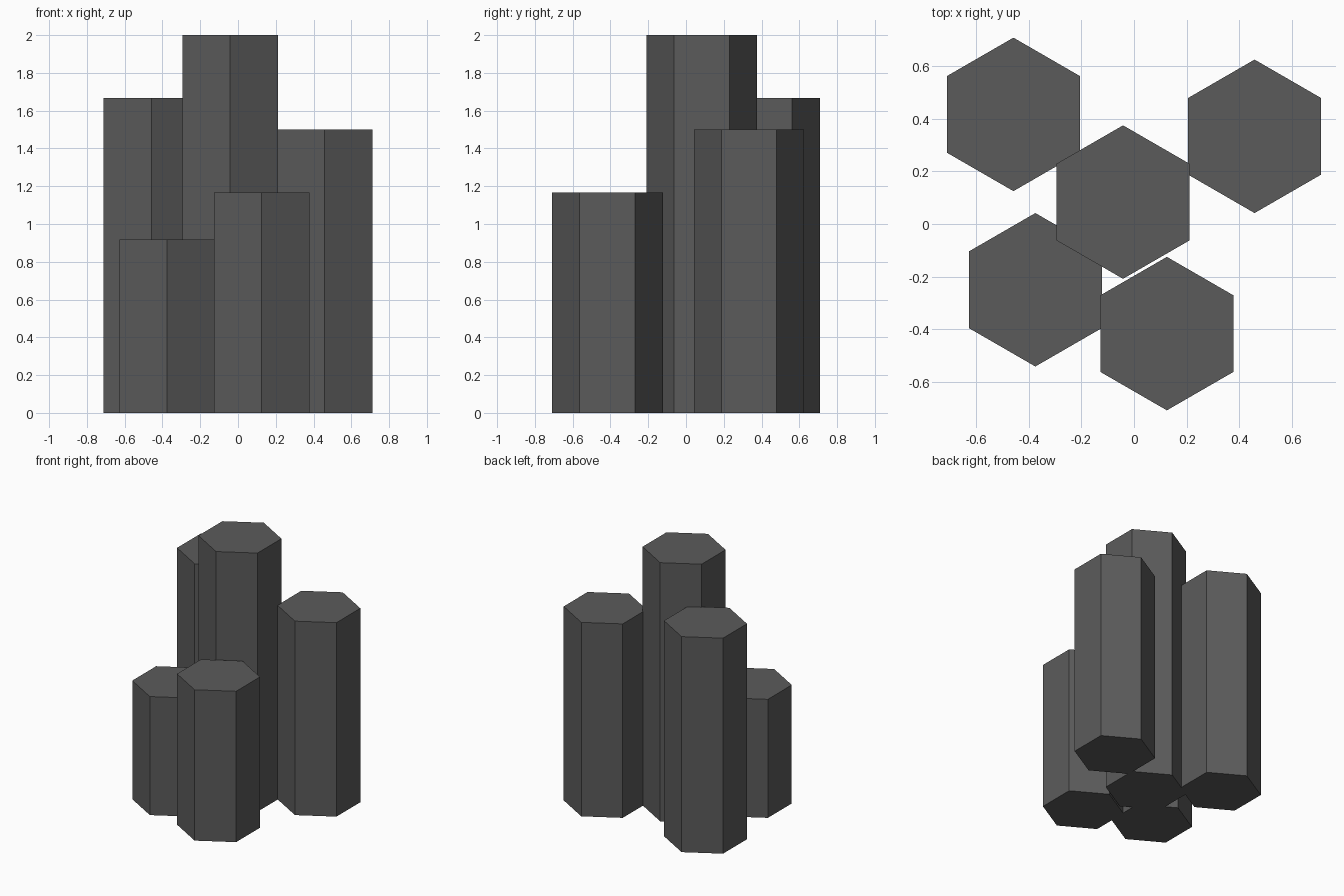
import bpy

default = bpy.data.objects.get("Cube")
if default:
    bpy.data.objects.remove(default, do_unlink=True)

# Dark basalt grey shared by every column
GREY = (0.105, 0.105, 0.105, 1)
stone = bpy.data.materials.new("dark_grey_stone")
stone.use_nodes = True
stone.diffuse_color = GREY
stone.node_tree.nodes["Principled BSDF"].inputs["Base Color"].default_value = GREY

UNIT = 1 / 12          # layout grid step
RADIUS = 3.5 * UNIT    # corner radius of each hexagon


def hex_column(name, x, y, height):
    """Flat-sided hexagonal prism on the ground, with corners towards +y and -y."""
    h = height * UNIT
    bpy.ops.mesh.primitive_cylinder_add(
        vertices=6, radius=RADIUS, depth=h,
        location=(x * UNIT, y * UNIT, h / 2))
    column = bpy.context.object
    column.name = column.data.name = name
    column.data.materials.append(stone)


# Columns: position and height in grid steps
hex_column("centre_column", -0.5, 1, 24)
hex_column("back_right_column", -5.5, 5, 20)
hex_column("back_left_column", 5.5, 4, 18)
hex_column("front_left_column", 1.5, -5, 14)
hex_column("front_right_column", -4.5, -3, 11)
